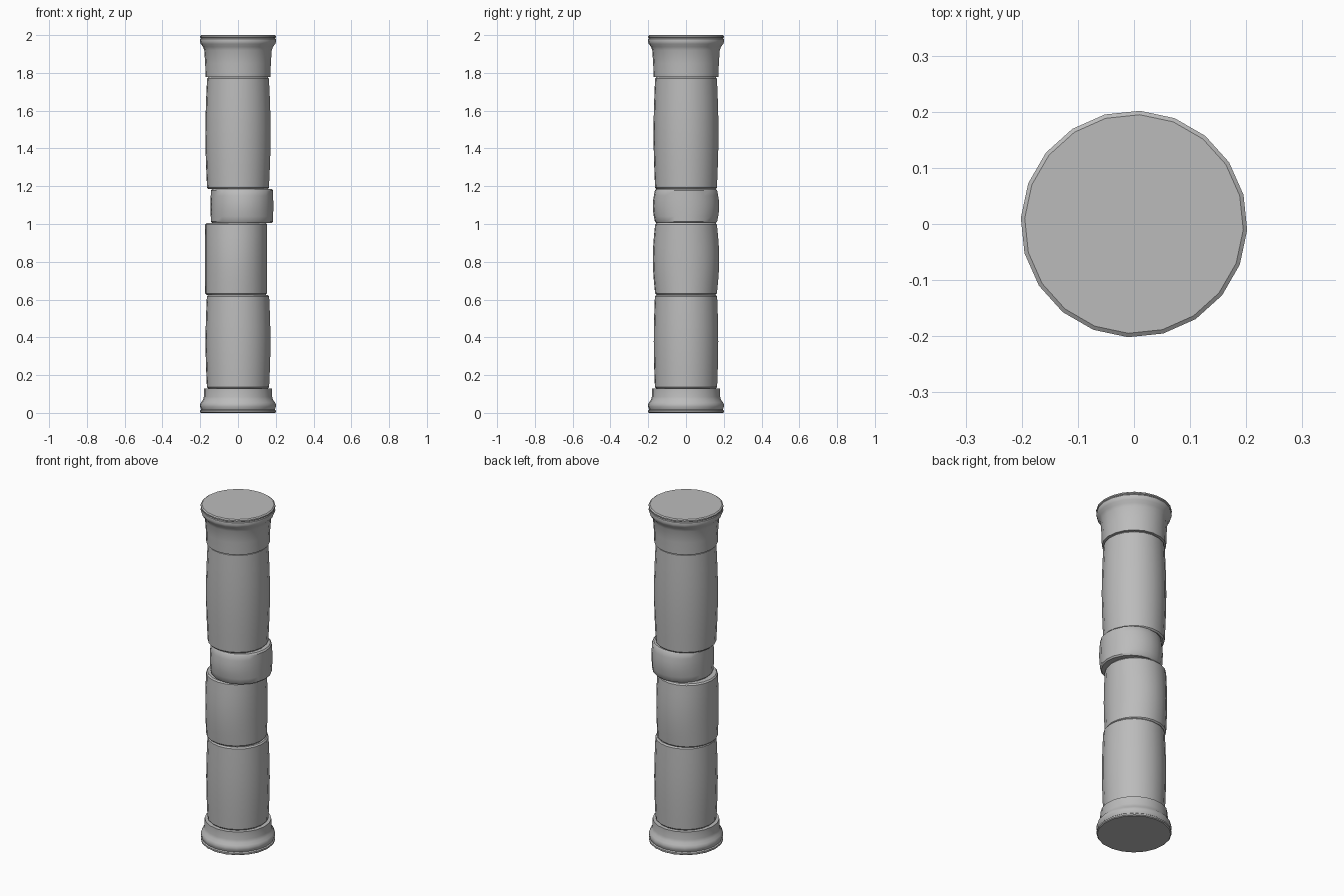
import bpy, bmesh, math

cube = bpy.data.objects.get("Cube")
if cube:
    bpy.data.objects.remove(cube, do_unlink=True)

SIDES = 20
TURN = math.radians(-3)

stone = bpy.data.materials.new("grey stone")
stone.use_nodes = True
GREY = (0.5, 0.5, 0.5, 1)
stone.diffuse_color = GREY
stone.node_tree.nodes["Principled BSDF"].inputs["Base Color"].default_value = GREY


def lathe(name, rings, shift=0):
    """Stack of elliptical rings (x radius, y radius, height) with capped ends."""
    bm = bmesh.new()
    loops = []
    for rx, ry, z in rings:
        angles = [TURN + math.tau * i / SIDES for i in range(SIDES)]
        loops.append([bm.verts.new((shift + rx * math.cos(a), ry * math.sin(a), z)) for a in angles])
    for low, high in zip(loops, loops[1:]):
        for i in range(SIDES):
            j = (i + 1) % SIDES
            bm.faces.new((low[i], low[j], high[j], high[i]))
    bm.faces.new(loops[0][::-1])
    bm.faces.new(loops[-1])
    mesh = bpy.data.meshes.new(name)
    bm.to_mesh(mesh)
    bm.free()
    mesh.materials.append(stone)
    obj = bpy.data.objects.new(name, mesh)
    bpy.context.collection.objects.link(obj)
    bpy.ops.object.select_all(action="DESELECT")
    obj.select_set(True)
    bpy.context.view_layer.objects.active = obj
    bpy.ops.object.shade_smooth_by_angle(angle=math.radians(35))


def drum(name, bottom, top, radius, bulge_x, bulge_y, shift=0):
    """Shaft drum with softened ends and a gentle swelling at mid height."""
    rings = [(radius - 0.007, radius - 0.007, bottom)]
    steps = 6
    low, high = bottom + 0.008, top - 0.008
    for i in range(steps + 1):
        swell = math.sin(math.pi * i / steps)
        z = low + (high - low) * i / steps
        rings.append((radius + bulge_x * swell, radius + bulge_y * swell, z))
    rings.append((radius - 0.007, radius - 0.007, top))
    lathe(name, rings, shift)


# Base moulding
base = [(0.196, 0), (0.201, 0.004), (0.201, 0.013), (0.195, 0.018), (0.201, 0.032),
        (0.201, 0.044), (0.196, 0.056), (0.186, 0.068), (0.181, 0.085), (0.180, 0.13)]
lathe("base", [(r, r, z) for r, z in base])

# Shaft drums, the middle ones slipped sideways
drum("lower_shaft", 0.13, 0.625, 0.165, 0.007, 0.006)
drum("displaced_lower_drum", 0.625, 1.005, 0.164, 0.001, 0.012, -0.01)
drum("displaced_ring_drum", 1.005, 1.185, 0.165, 0.001, 0.011, 0.021)
drum("upper_shaft", 1.185, 1.778, 0.164, 0.009, 0.008)

# Capital moulding
capital = [(0.172, 1.778), (0.174, 1.85), (0.179, 1.92), (0.186, 1.938), (0.197, 1.953),
           (0.202, 1.966), (0.200, 1.98), (0.196, 1.984), (0.202, 1.988), (0.202, 1.995), (0.195, 2.0)]
lathe("capital", [(r, r, z) for r, z in capital])
